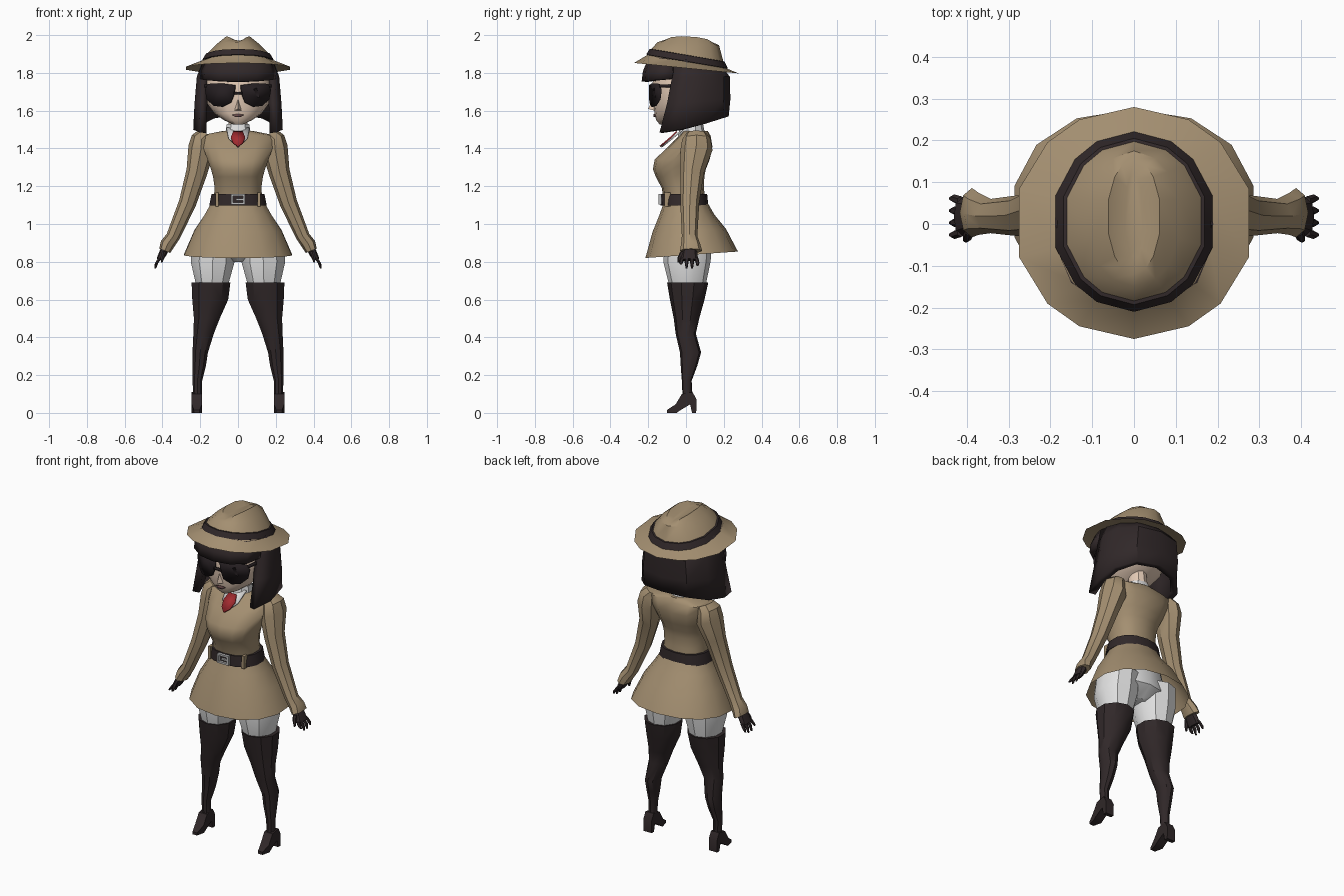
import bpy, bmesh, math
from mathutils import Vector


def mat(name, *c):
    m = bpy.data.materials.new(name)
    m.diffuse_color = (*c, 1)
    return m


TAN = mat("tan_cloth", 0.37, 0.275, 0.165)
DARK = mat("dark_brown", 0.03, 0.021, 0.022)
WHITE = mat("white_cloth", 0.75, 0.75, 0.75)
SKIN = mat("skin", 0.78, 0.6, 0.47)
RED = mat("red_cloth", 0.37, 0.025, 0.03)
LENS = mat("lens_black", 0.018, 0.013, 0.015)
METAL = mat("buckle_grey", 0.5, 0.5, 0.5)
LIP = mat("lip", 0.16, 0.08, 0.08)


def add(name, verts, faces, m, mirror=False, thick=0, fix=True):
    me = bpy.data.meshes.new(name)
    me.from_pydata([tuple(v) for v in verts], [], faces)
    if fix:
        bm = bmesh.new()
        bm.from_mesh(me)
        bmesh.ops.recalc_face_normals(bm, faces=bm.faces)
        bm.to_mesh(me)
        bm.free()
    me.materials.append(m)
    ob = bpy.data.objects.new(name, me)
    bpy.context.collection.objects.link(ob)
    if thick:
        s = ob.modifiers.new("thickness", 'SOLIDIFY')
        s.thickness, s.offset = thick, -1
    if mirror:
        k = ob.modifiers.new("mirror", 'MIRROR')
        k.use_mirror_merge = False
    return ob


def loft(name, rings, m, n=12, p=2.0, caps=(True, True), mirror=False, xt=0, angles=None):
    """Rings are (centre x, z, half width, front y, back y, slope along y)."""
    angles = angles or [360 * i / n for i in range(n)]
    n, v, f = len(angles), [], []
    for cx, z, rx, yf, yb, *t in rings:
        for a in angles:
            s, c = math.sin(math.radians(a)), -math.cos(math.radians(a))
            dx = rx * math.copysign(abs(s) ** (2 / p), s)
            y = (yf + yb) / 2 + (yb - yf) / 2 * math.copysign(abs(c) ** (2 / p), c)
            v.append((cx + dx, y, z + xt * dx + (t[0] * y if t else 0)))
    for r in range(len(rings) - 1):
        for i in range(n):
            j = (i + 1) % n
            f.append((r * n + i, r * n + j, (r + 1) * n + j, (r + 1) * n + i))
    if caps[0]:
        f.append(tuple(range(n))[::-1])
    if caps[1]:
        f.append(tuple(range(len(v) - n, len(v))))
    return add(name, v, f, m, mirror)


def shell(name, cols, m, thick):
    """Upright columns of points for the whole arc, joined into a thick sheet."""
    k = len(cols[0])
    f = [(a * k + b, a * k + k + b, a * k + k + b + 1, a * k + b + 1)
         for a in range(len(cols) - 1) for b in range(k - 1)]
    return add(name, [p for c in cols for p in c], f, m, thick=thick, fix=False)


def flip(cols):
    return [[(-x, y, z) for x, y, z in c] for c in reversed(cols)]


def plate(name, pts, yfun, m, thick=0.008, mirror=False):
    v = [(x, yfun(x, z), z) for x, z in pts]
    return add(name, v, [tuple(range(len(v)))], m, mirror, thick)


def box(name, c, s, m, mirror=False):
    v = [Vector(c) + Vector((a * s[0], b * s[1], d * s[2])) / 2
         for a in (-1, 1) for b in (-1, 1) for d in (-1, 1)]
    f = [(0, 1, 3, 2), (4, 6, 7, 5), (0, 4, 5, 1), (2, 3, 7, 6), (0, 2, 6, 4), (1, 5, 7, 3)]
    return add(name, v, f, m, mirror)


# hat: underside, brim edge, crown and pinched top
HA = [0, 27, 46, 73, 107, 134, 153, 180, 207, 226, 253, 287, 314, 333]
hat = loft("hat", [(0, 1.845, .19, -.2, .21, -.14), (0, 1.825, .288, -.275, .28, -.1),
                   (0, 1.86, .19, -.205, .215, -.17), (0, 1.893, .17, -.186, .198, -.17),
                   (0, 1.955, .113, -.15, .175, -.05), (0, 1.993, .064, -.12, .155, -.06),
                   (0, 1.968, .022, -.09, .12, -.04)], TAN, angles=HA)
for i, a in enumerate(HA):
    hat.data.vertices[5 * len(HA) + i].co.z -= .035 * math.cos(math.radians(a)) ** 4
loft("hat_band", [(0, 1.858, .188, -.2, .21, -.17), (0, 1.862, .196, -.21, .221, -.17),
                  (0, 1.894, .177, -.193, .205, -.17), (0, 1.896, .165, -.18, .19, -.17)],
     DARK, angles=HA, caps=(False, False))

# bob hair: side locks wrapping round the back
side = [[(.205, -.14, 1.485), (.2, -.1, 1.64), (.195, -.075, 1.77), (.185, -.06, 1.86)],
        [(.237, -.03, 1.50), (.23, -.02, 1.64), (.218, 0, 1.78), (.185, 0, 1.87)],
        [(.225, .1, 1.53), (.222, .1, 1.65), (.205, .1, 1.78), (.165, .09, 1.85)],
        [(.14, .195, 1.56), (.145, .2, 1.66), (.135, .2, 1.78), (.11, .16, 1.84)]]
back = [[(0, .226, 1.57), (0, .235, 1.66), (0, .232, 1.78), (0, .19, 1.835)]]
shell("bob_hair", side + back + flip(side), DARK, .04)
half = [[(.2, -.075, 1.768), (.205, -.07, 1.81), (.18, -.07, 1.87)],
        [(.178, -.165, 1.762), (.175, -.16, 1.81), (.15, -.14, 1.88)],
        [(.1, -.218, 1.757), (.1, -.213, 1.81), (.09, -.18, 1.89)]]
shell("fringe", flip(half)[::-1] and [[(-x, y, z) for x, y, z in c] for c in half]
      + [[(0, -.235, 1.755), (0, -.228, 1.81), (0, -.19, 1.9)]] + half[::-1], DARK, .03)

# head, nose, mouth, neck
loft("head", [(0, 1.528, .028, -.14, -.07), (0, 1.55, .075, -.158, -.02),
              (0, 1.585, .125, -.166, .06), (0, 1.635, .162, -.174, .13),
              (0, 1.70, .175, -.178, .17), (0, 1.78, .175, -.175, .18),
              (0, 1.85, .14, -.14, .14)], SKIN, n=16, p=2.15)
add("nose", [(-.018, -.168, 1.6), (.018, -.168, 1.6), (0, -.172, 1.67), (0, -.2, 1.61)],
    [(0, 1, 3), (1, 2, 3), (2, 0, 3), (0, 2, 1)], SKIN)
plate("mouth", [(-.032, 1.578), (0, 1.583), (.032, 1.578), (.014, 1.566), (-.014, 1.566)],
      lambda x, z: -.172 + 4 * x * x, LIP)
loft("neck", [(0, 1.44, .055, -.02, .1), (0, 1.6, .05, -.03, .08)], SKIN, n=10)

# sunglasses
wrap = lambda x, z: -.197 + 2 * x * x
plate("lens", [(.015, 1.735), (.09, 1.745), (.16, 1.742), (.175, 1.71), (.166, 1.66),
               (.13, 1.626), (.085, 1.62), (.038, 1.643), (.02, 1.69)], wrap, LENS, mirror=True)
plate("bridge", [(-.025, 1.685), (.025, 1.685), (.025, 1.7), (-.025, 1.7)], wrap, LENS)
shell("glasses_arm", [[(.168, -.14, 1.722), (.168, -.14, 1.738)],
                      [(.186, -.01, 1.722), (.186, -.01, 1.738)]], LENS, .008
      ).modifiers.new("mirror", 'MIRROR')

# shirt collar and tie
chest = lambda x, z: -.056 - (1.47 - z) * 1.1 + 3 * x * x
loft("collar", [(0, 1.455, .075, -.045, .105), (0, 1.53, .062, -.03, .09)],
     WHITE, n=10, caps=(False, False))
plate("shirt_front", [(-.062, 1.505), (.062, 1.505), (.05, 1.45), (0, 1.405), (-.05, 1.45)],
      chest, WHITE)
plate("tie", [(-.024, 1.487), (.024, 1.487), (.038, 1.455), (.026, 1.425), (0, 1.408),
              (-.026, 1.425), (-.038, 1.455)], lambda x, z: chest(x, z) - .01, RED)

# coat body and flared skirt
loft("coat_body", [(0, 1.1, .135, -.115, .105), (0, 1.19, .126, -.128, .095),
                   (0, 1.25, .135, -.16, .097), (0, 1.29, .146, -.175, .105),
                   (0, 1.34, .165, -.166, .125), (0, 1.41, .19, -.095, .14),
                   (0, 1.468, .205, -.035, .13), (0, 1.492, .085, -.018, .115)],
     TAN, n=14, p=2.4)
loft("coat_skirt", [(0, .835, .292, -.215, .275, .07), (0, .965, .236, -.177, .212, .04),
                    (0, 1.05, .18, -.14, .15), (0, 1.12, .14, -.115, .11)],
     TAN, n=14, p=2.2, caps=(False, True))

# belt, loops and buckle
loft("belt", [(0, 1.097, .14, -.11, .1), (0, 1.097, .156, -.135, .118),
              (0, 1.16, .143, -.132, .112), (0, 1.16, .12, -.11, .1)],
     DARK, n=14, p=2.3, caps=(False, False))
box("belt_loop", (.112, -.098, 1.13), (.016, .03, .075), TAN, True)
for z in (1.108, 1.153):
    box("buckle_bar", (0, -.138, z), (.074, .016, .011), METAL)
box("buckle_side", (.032, -.138, 1.13), (.011, .016, .05), METAL, True)
box("buckle_prong", (.008, -.139, 1.13), (.036, .014, .009), METAL)

# sleeves with flared cuffs
loft("sleeve", [(.165, 1.478, .045, .0, .11), (.192, 1.45, .052, -.02, .13),
                (.197, 1.39, .065, -.03, .14), (.22, 1.27, .052, -.03, .095),
                (.268, 1.11, .043, -.03, .07), (.343, .935, .034, -.022, .06),
                (.372, .895, .036, -.026, .075), (.388, .858, .029, -.032, .086)],
     TAN, n=8, mirror=True, xt=.4)

# gloved hands
loft("hand", [(.378, .89, .018, -.005, .045), (.395, .85, .02, -.022, .06),
              (.415, .81, .016, -.03, .064)], DARK, n=8, mirror=True, xt=.4)
for i, tip in enumerate((.785, .765, .765, .778)):
    y = -.02 + .025 * i
    s = (i - 1.5) * .004
    loft("finger", [(.413, .82, .011, y - .011, y + .011),
                    (.43, .795, .01, y - .01 + s, y + .01 + s),
                    (.438, tip, .005, y - .005 + s, y + .005 + s)], DARK, n=6, mirror=True)
loft("thumb", [(.392, .855, .012, -.03, -.005), (.4, .825, .011, -.044, -.022),
               (.404, .795, .005, -.044, -.032)], DARK, n=6, mirror=True)

# pelvis, thighs and long stockings
loft("pelvis", [(0, .80, .06, -.05, .07), (0, .86, .2, -.11, .14), (0, 1.0, .17, -.1, .12)],
     WHITE, n=10)
loft("thigh", [(.137, .68, .09, -.09, .105), (.134, .8, .122, -.12, .13),
               (.13, .92, .115, -.11, .14)], WHITE, n=10, mirror=True)
loft("stocking", [(.214, .08, .024, -.018, .035), (.215, .17, .027, -.022, .03),
                  (.205, .25, .037, -.028, .06), (.2, .32, .043, -.032, .08),
                  (.182, .42, .057, -.055, .052), (.165, .5, .072, -.065, .07),
                  (.147, .6, .1, -.085, .098), (.143, .69, .108, -.1, .118)],
     DARK, n=10, mirror=True)

# heeled shoes: side profile given width, narrowing at the toe
prof = [(-.1, 0), (-.1, .016), (-.055, .045), (-.022, .1), (.035, .11), (.056, .07),
        (.054, 0), (.032, 0), (.022, .045), (-.03, .014), (-.05, 0)]
k = len(prof)
v = [(.218 + s * (.015 if y < -.08 else .027), y, z) for s in (-1, 1) for y, z in prof]
f = [tuple(range(k)), tuple(range(k, 2 * k))[::-1]]
f += [(i, (i + 1) % k, k + (i + 1) % k, k + i) for i in range(k)]
add("shoe", v, f, DARK, True)

# smooth shading with sharp edges kept
for ob in bpy.context.scene.objects:
    ob.select_set(True)
    bpy.context.view_layer.objects.active = ob
bpy.ops.object.shade_smooth_by_angle(angle=math.radians(35))
